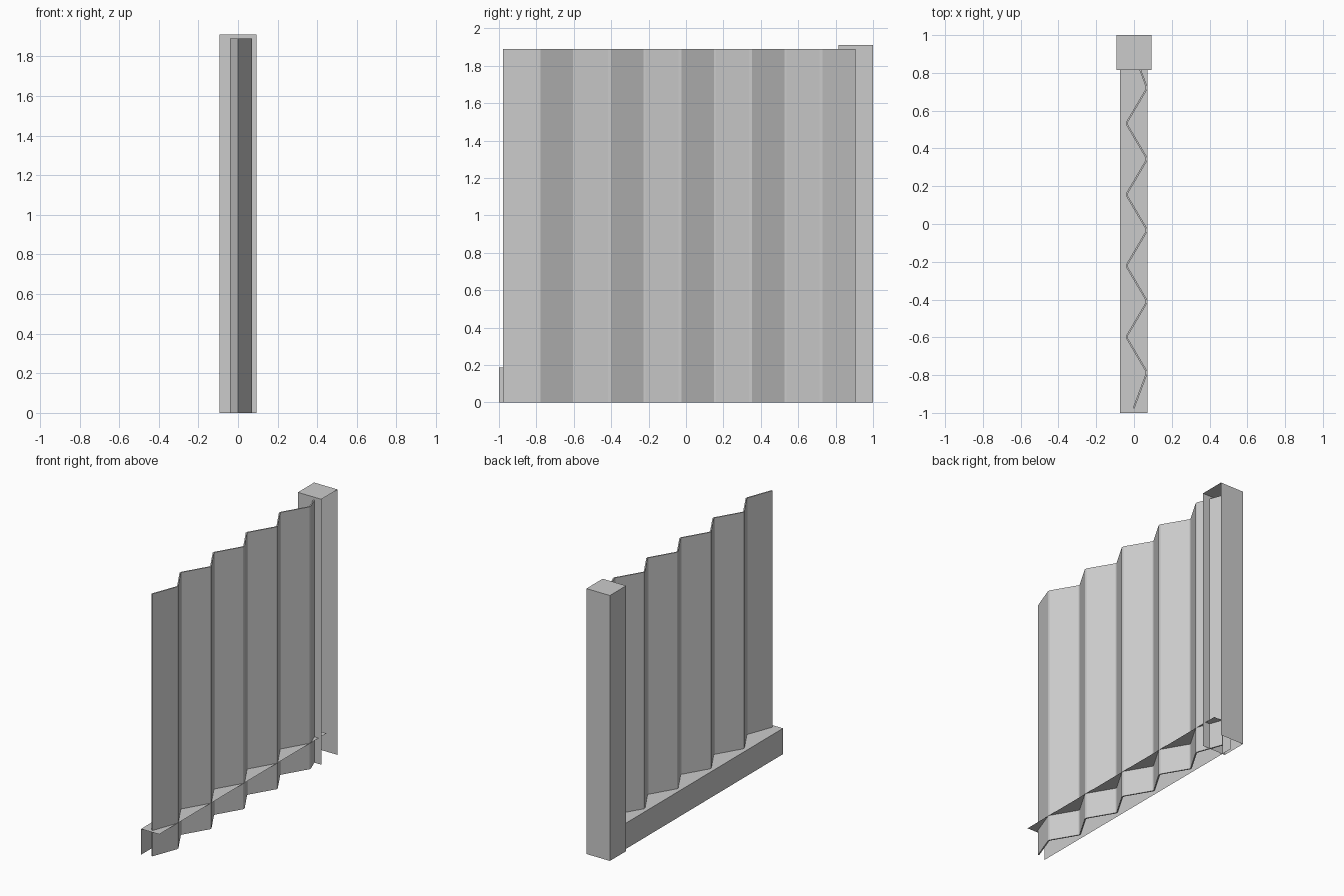
import bpy, bmesh
from mathutils import Vector

if "Cube" in bpy.data.objects:
    bpy.data.objects.remove(bpy.data.objects["Cube"])


def finish(name, bm):
    mesh = bpy.data.meshes.new(name)
    bm.to_mesh(mesh)
    bm.free()
    ob = bpy.data.objects.new(name, mesh)
    bpy.context.collection.objects.link(ob)
    return ob


def open_box(name, lo, hi, missing):
    """Box from lo to hi without the sides whose normals are listed."""
    lo, hi = Vector(lo), Vector(hi)
    bm = bmesh.new()
    bmesh.ops.create_cube(bm, size=1)
    bm.normal_update()
    drop = [f for f in bm.faces if any(f.normal.dot(Vector(n)) > 0.9 for n in missing)]
    bmesh.ops.delete(bm, geom=drop, context='FACES')
    for v in bm.verts:
        v.co = Vector([lo[i] + (v.co[i] + 0.5) * (hi[i] - lo[i]) for i in range(3)])
    return finish(name, bm)


RIGHT, FRONT, BACK, DOWN = (1, 0, 0), (0, -1, 0), (0, 1, 0), (0, 0, -1)

# End post: open underneath and on the right
open_box("end_post", (-0.0935, 0.815, 0), (0.0935, 1.0, 1.912), [RIGHT, DOWN])

# Base kerb: only its top and left side
open_box("base_kerb", (-0.073, -1.0, 0), (0.072, 0.905, 0.186), [RIGHT, FRONT, BACK, DOWN])

# Corrugated sheet: zigzag with narrow flats at each fold
flat = 0.007
line = [(-0.002, -0.976)]
for i in range(9):
    y = -0.787 + i * 0.1885
    x = 0.066 if i % 2 == 0 else -0.037
    line += [(x, y - flat), (x, y + flat)]
line.append((0.0, 0.905))

bm = bmesh.new()
low = [bm.verts.new((x, y, 0)) for x, y in line]
top = [bm.verts.new((x, y, 1.89)) for x, y in line]
for i in range(len(line) - 1):
    bm.faces.new((low[i], low[i + 1], top[i + 1], top[i]))
sheet = finish("corrugated_sheet", bm)
mod = sheet.modifiers.new("thickness", 'SOLIDIFY')
mod.thickness = 0.009
mod.offset = 0
